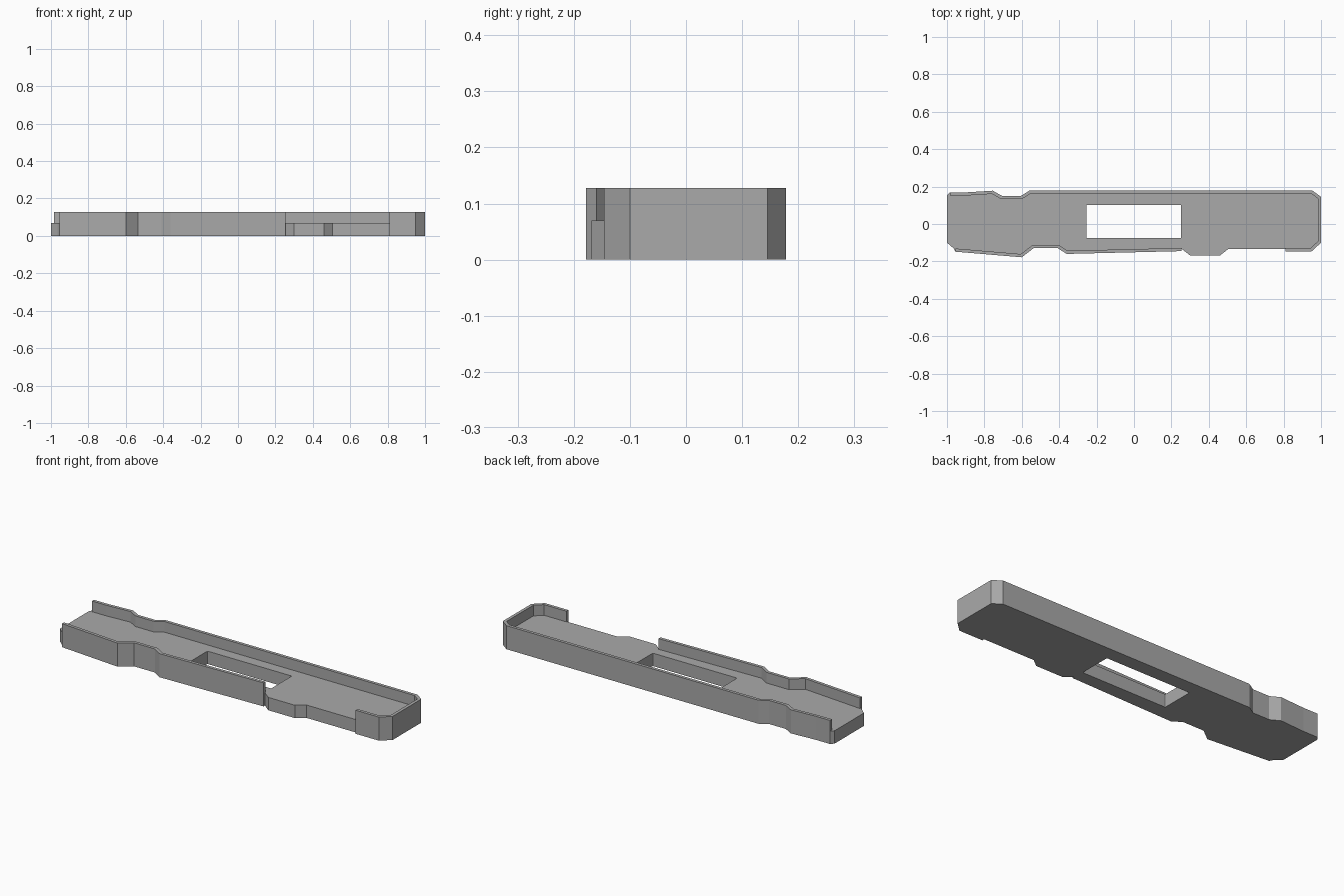
import bpy
import bmesh
from mathutils import Vector

FLOOR_TOP, WALL_TOP, WALL = 0.07, 0.128, 0.017

cube = bpy.data.objects.get("Cube")
if cube:
    bpy.data.objects.remove(cube)

grey = bpy.data.materials.new("plain grey")
grey.use_nodes = True
colour = (0.4, 0.4, 0.4, 1)
grey.diffuse_color = colour
grey.node_tree.nodes["Principled BSDF"].inputs["Base Color"].default_value = colour


def prism(name, outline, low, high):
    """Extrude a flat outline between two heights."""
    bm = bmesh.new()
    face = bm.faces.new([bm.verts.new((x, y, low)) for x, y in outline])
    top = bmesh.ops.extrude_face_region(bm, geom=[face])["geom"]
    for v in top:
        if isinstance(v, bmesh.types.BMVert):
            v.co.z = high
    bmesh.ops.recalc_face_normals(bm, faces=bm.faces)
    mesh = bpy.data.meshes.new(name)
    bm.to_mesh(mesh)
    bm.free()
    mesh.materials.append(grey)
    obj = bpy.data.objects.new(name, mesh)
    bpy.context.collection.objects.link(obj)
    return obj


def wall(name, path):
    """Raise a thin wall whose outer side follows the path, inside on its right."""
    pts = [Vector(p) for p in path]
    normals = []
    for a, b in zip(pts, pts[1:]):
        d = (b - a).normalized()
        normals.append(Vector((d.y, -d.x)))
    inner = []
    for i, p in enumerate(pts):
        n1, n2 = normals[max(i - 1, 0)], normals[min(i, len(normals) - 1)]
        inner.append(p + (n1 + n2) * WALL / (1 + n1.dot(n2)))
    return prism(name, pts + inner[::-1], FLOOR_TOP, WALL_TOP)


# Outer edges, running clockwise seen from above
back_edge = [(-0.985, 0.169), (-0.9, 0.169), (-0.755, 0.178), (-0.705, 0.15),
             (-0.605, 0.15), (-0.56, 0.178), (0.955, 0.178), (1, 0.145),
             (1, -0.1), (0.95, -0.146), (0.81, -0.146)]
open_edge = [(0.81, -0.133), (0.505, -0.133), (0.46, -0.168),
             (0.3, -0.168), (0.255, -0.133)]
front_edge = [(0.255, -0.145), (-0.36, -0.16), (-0.41, -0.128),
              (-0.535, -0.128), (-0.6, -0.178), (-0.955, -0.148)]
end_edge = [(-0.965, -0.13), (-1, -0.1), (-1, 0.152)]

# Floor with a rectangular window cut through it
floor = prism("floor", back_edge + open_edge + front_edge + end_edge, 0, FLOOR_TOP)
window = prism("window_cutter", [(-0.255, -0.075), (0.252, -0.075),
                                 (0.252, 0.102), (-0.255, 0.102)], -0.1, 0.2)
bevel = window.modifiers.new("rounded corners", "BEVEL")
bevel.width, bevel.segments = 0.005, 2
window.hide_render = True
window.hide_set(True)
cut = floor.modifiers.new("window", "BOOLEAN")
cut.operation, cut.solver, cut.object = "DIFFERENCE", "EXACT", window

# Raised walls around the rim
wall("back_and_end_wall", back_edge)
wall("front_wall", front_edge)
